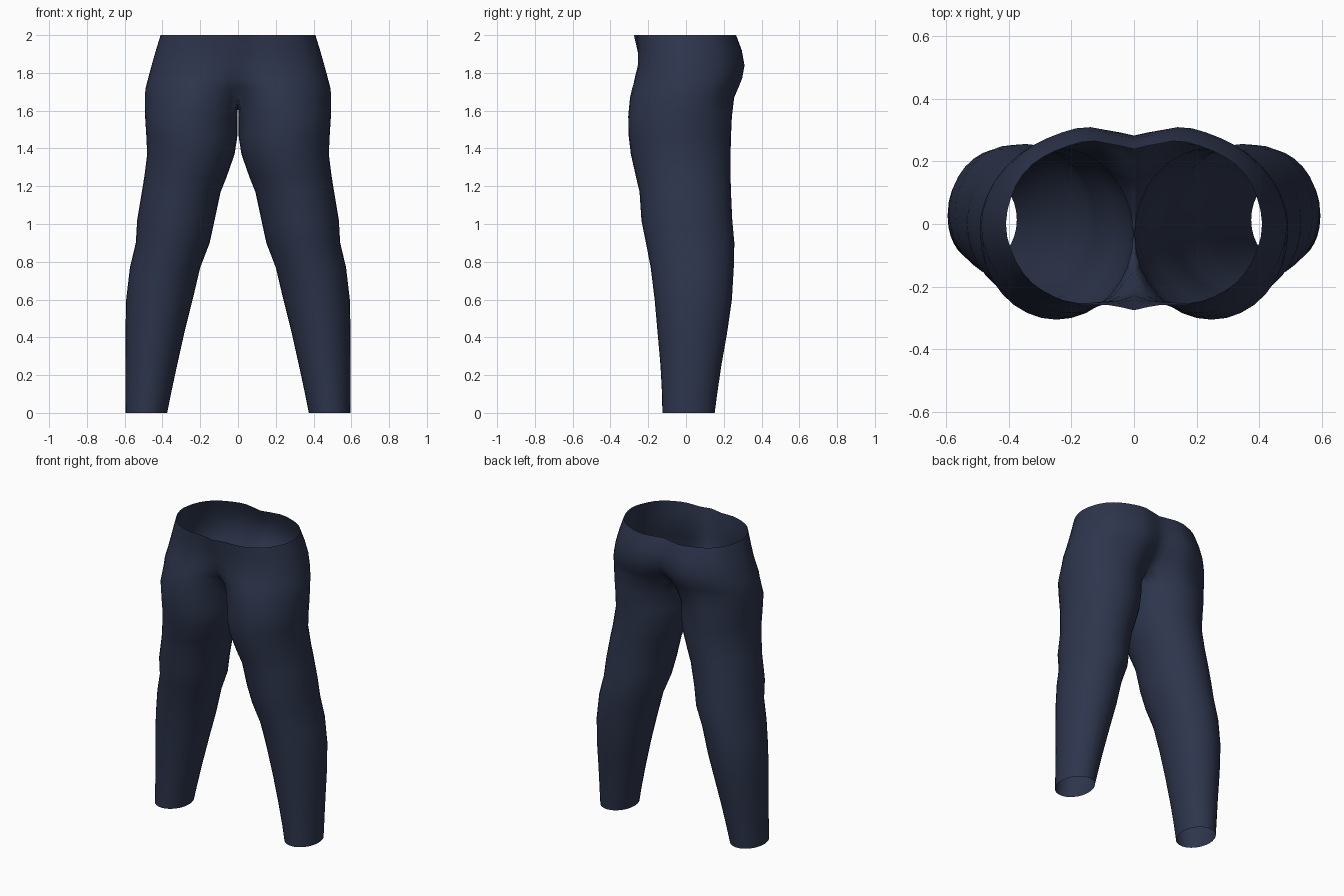
import bpy, bmesh, math
from mathutils import Vector

if "Cube" in bpy.data.objects:
    bpy.data.objects.remove(bpy.data.objects["Cube"])

N = 32          # points around each leg
OUT = 26        # segments that continue up into the hips
STEP = 2 * math.pi / N
START = math.pi + (N - OUT) / 2 * STEP

# Leg sections: height, inner x, outer x, front y, back y
LEG = [
    (0.00, .375, .595, -.125, .152), (0.10, .355, .596, -.127, .165),
    (0.25, .323, .596, -.135, .187), (0.42, .285, .596, -.150, .217),
    (0.60, .240, .592, -.166, .243), (0.77, .200, .572, -.187, .253),
    (0.90, .150, .541, -.212, .256), (1.02, .124, .534, -.236, .245),
    (1.17, .092, .509, -.246, .238), (1.25, .060, .496, -.265, .236),
    (1.37, .018, .481, -.292, .236), (1.46, .004, .485, -.303, .238),
    (1.57, .003, .492, -.306, .243)]

# Hip sections: height, half width, widest y, front centre, front peak, back centre, back peak
HIP = [
    (1.67, .492, -.04, -.15, -.296, .14, .256),
    (1.72, .487, -.04, -.20, -.283, .20, .276),
    (1.77, .474, -.03, -.228, -.268, .250, .297),
    (1.84, .456, -.03, -.243, -.250, .283, .307),
    (1.92, .433, -.03, -.257, -.247, .275, .292),
    (2.00, .408, -.03, -.276, -.252, .240, .263)]


def leg_ring(z, xi, xo, yf, yb):
    cx, rx, cy, ry = (xi + xo) / 2, (xo - xi) / 2, (yf + yb) / 2, (yb - yf) / 2
    return [Vector((cx + rx * math.cos(START + i * STEP),
                    cy + ry * math.sin(START + i * STEP), z)) for i in range(N)]


def smooth_path(ctrl, count):
    """Evenly spaced points on a Catmull-Rom curve through the controls."""
    p = [2 * ctrl[0] - ctrl[1]] + ctrl + [2 * ctrl[-1] - ctrl[-2]]
    fine = []
    for a, b, c, d in zip(p, p[1:], p[2:], p[3:]):
        for k in range(16):
            t = k / 16
            fine.append(0.5 * (2 * b + (c - a) * t + (2 * a - 5 * b + 4 * c - d) * t * t
                               + (3 * b - a - 3 * c + d) * t ** 3))
    fine.append(ctrl[-1])
    dist = [0]
    for a, b in zip(fine, fine[1:]):
        dist.append(dist[-1] + (b - a).length)
    out, j = [], 0
    for i in range(count + 1):
        s = dist[-1] * i / count
        while j < len(dist) - 2 and dist[j + 1] < s:
            j += 1
        out.append(fine[j].lerp(fine[j + 1], (s - dist[j]) / (dist[j + 1] - dist[j])))
    return out


def hip_ring(z, w, yw, fc, f, bc, b):
    ctrl = [(0, fc), (.2 * w, .3 * fc + .7 * f), (.5 * w, f), (.83 * w, .70 * f),
            (w, yw), (.94 * w, .42 * b), (.75 * w, .78 * b), (.4 * w, b),
            (.17 * w, .35 * bc + .65 * b), (0, bc)]
    return smooth_path([Vector((x, y, z)) for x, y in ctrl], OUT)


bm = bmesh.new()


def add(points):
    return [bm.verts.new(p) for p in points]


def bridge(low, high, closed):
    n = len(high)
    for i in range(n if closed else n - 1):
        j = (i + 1) % n
        bm.faces.new((low[i], low[j], high[j], high[i]))


# Right leg tube
rows = [add(leg_ring(*r)) for r in LEG]
# Crotch ring: hip curve closed by a sagging seam on the centre plane
hip = [hip_ring(*r) for r in HIP]
back, front = hip[0][-1], hip[0][0]
seam = []
for k in range(1, N - OUT):
    t = k / (N - OUT)
    p = back.lerp(front, t)
    p.z -= .04 * math.sin(math.pi * t)
    seam.append(p)
rows.append(add(hip[0] + seam))
for low, high in zip(rows, rows[1:]):
    bridge(low, high, True)
# Hips, open at the waist
prev = rows[-1][:OUT + 1]
for ring in hip[1:]:
    cur = add(ring)
    bridge(prev, cur, False)
    prev = cur

mesh = bpy.data.meshes.new("trousers")
bm.to_mesh(mesh)
bm.free()
trousers = bpy.data.objects.new("trousers", mesh)
bpy.context.collection.objects.link(trousers)

# Navy cloth
navy = bpy.data.materials.new("navy_cloth")
navy.diffuse_color = (.027, .036, .073, 1)
navy.use_nodes = True
navy.node_tree.nodes["Principled BSDF"].inputs["Base Color"].default_value = navy.diffuse_color
mesh.materials.append(navy)

# Left half
mirror = trousers.modifiers.new("left_half", 'MIRROR')
mirror.use_axis[0] = True
mirror.merge_threshold = .0005

bpy.context.view_layer.objects.active = trousers
trousers.select_set(True)
bpy.ops.object.shade_smooth()
